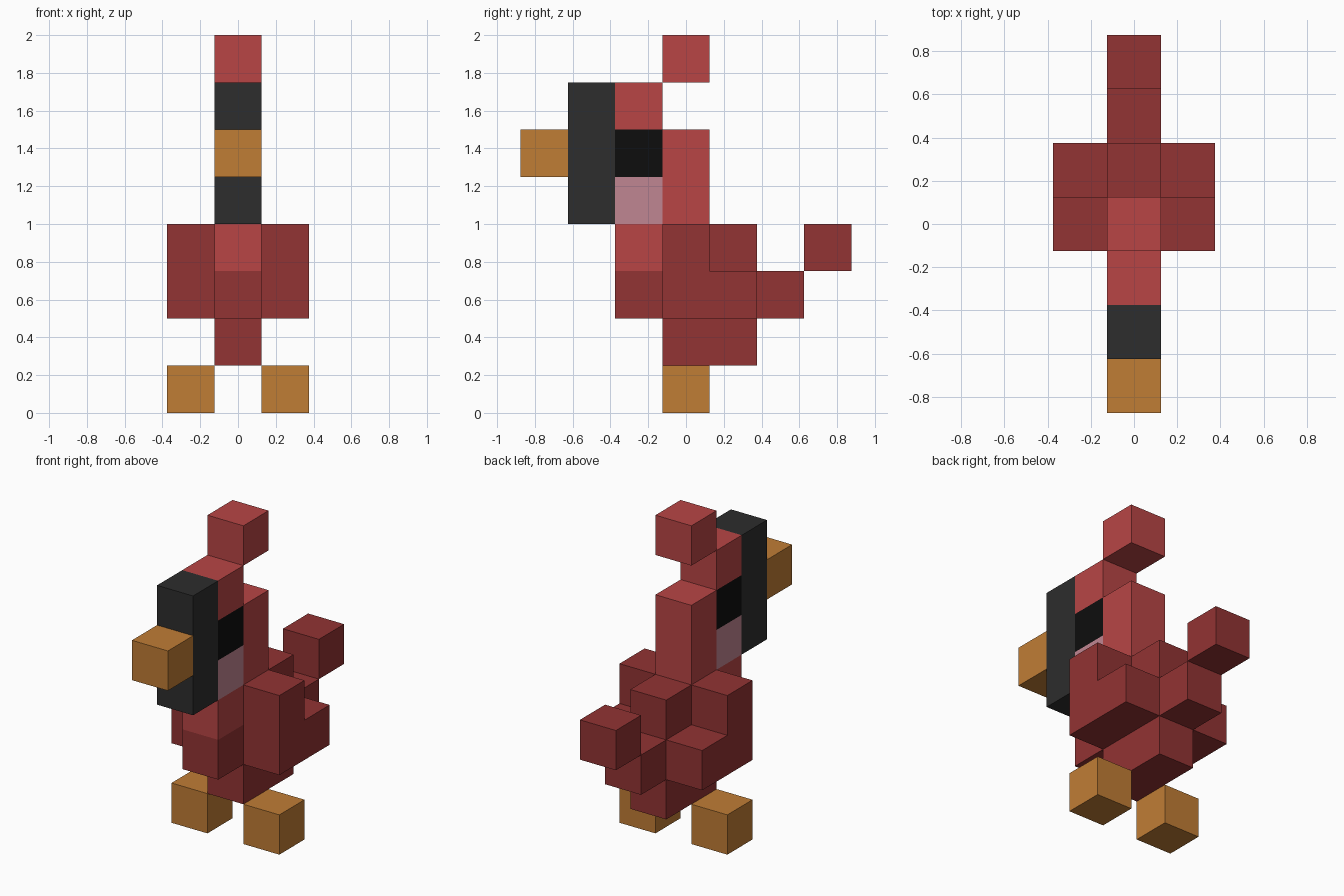
import bpy
import bmesh

cube = bpy.data.objects.get("Cube")
if cube:
    bpy.data.objects.remove(cube, do_unlink=True)

U = 0.25   # edge length of one block


def material(name, hex_code):
    def linear(c):
        return c / 12.92 if c <= 0.04045 else ((c + 0.055) / 1.055) ** 2.4
    rgb = [linear(int(hex_code[i:i + 2], 16) / 255) for i in (0, 2, 4)]
    m = bpy.data.materials.new(name)
    m.use_nodes = True
    m.diffuse_color = (*rgb, 1)
    bsdf = m.node_tree.nodes["Principled BSDF"]
    bsdf.inputs["Base Color"].default_value = (*rgb, 1)
    bsdf.inputs["Roughness"].default_value = 0.8
    return m


RED = material("bright red", "B84545")
DARK_RED = material("dark red", "923333")
ORANGE = material("orange", "C07D35")
CHARCOAL = material("charcoal", "2D2D2D")
BLACK = material("black", "0D0D0D")
PINK = material("pink", "C08692")


def prism(name, profile, mats, x=0.0):
    """Extrude a side profile of (y, z) points, one block wide, centred on x."""
    bm = bmesh.new()
    base = bm.faces.new([bm.verts.new((x - U / 2, y, z)) for y, z in profile])
    ext = bmesh.ops.extrude_face_region(bm, geom=[base])
    moved = [v for v in ext["geom"] if isinstance(v, bmesh.types.BMVert)]
    bmesh.ops.translate(bm, verts=moved, vec=(U, 0, 0))
    bmesh.ops.recalc_face_normals(bm, faces=bm.faces[:])
    mesh = bpy.data.meshes.new(name)
    bm.to_mesh(mesh)
    bm.free()
    for m in mats:
        mesh.materials.append(m)
    obj = bpy.data.objects.new(name, mesh)
    bpy.context.collection.objects.link(obj)
    return obj


def block(name, y0, y1, z0, z1, mat, x=0.0):
    return prism(name, [(y0, z0), (y1, z0), (y1, z1), (y0, z1)], [mat], x)


# Head, throat and breast: one column, cut into colour bands by height
bands = [DARK_RED, RED, PINK, BLACK, RED]
head = prism("head_and_breast",
             [(-0.375, 0.5), (-0.125, 0.5), (-0.125, 1.75), (-0.375, 1.75)],
             [DARK_RED, RED, PINK, BLACK])
bm = bmesh.new()
bm.from_mesh(head.data)
for i in range(1, len(bands)):
    bmesh.ops.bisect_plane(bm, geom=bm.verts[:] + bm.edges[:] + bm.faces[:],
                           plane_co=(0, 0, 0.5 + i * U), plane_no=(0, 0, 1))
slots = [DARK_RED, RED, PINK, BLACK]
for f in bm.faces:
    level = int((f.calc_center_median().z - 0.5) / U)
    f.material_index = slots.index(bands[min(level, len(bands) - 1)])
bm.to_mesh(head.data)
bm.free()

# Face, beak, crest and neck
block("face_mask", -0.625, -0.375, 1.0, 1.75, CHARCOAL)
block("beak", -0.875, -0.625, 1.25, 1.5, ORANGE)
block("crest", -0.125, 0.125, 1.75, 2.0, RED)
block("neck", -0.125, 0.125, 1.0, 1.5, RED)

# Body and tail
block("body", -0.125, 0.375, 0.25, 1.0, DARK_RED)
block("tail_base", 0.375, 0.625, 0.5, 0.75, DARK_RED)
block("tail_tip", 0.625, 0.875, 0.75, 1.0, DARK_RED)

# Stepped wings and feet on both sides
wing = [(-0.125, 0.5), (0.375, 0.5), (0.375, 0.75),
        (0.125, 0.75), (0.125, 1.0), (-0.125, 1.0)]
for side, x in (("left", U), ("right", -U)):
    prism(side + "_wing", wing, [DARK_RED], x)
    block(side + "_foot", -0.125, 0.125, 0.0, 0.25, ORANGE, x)
